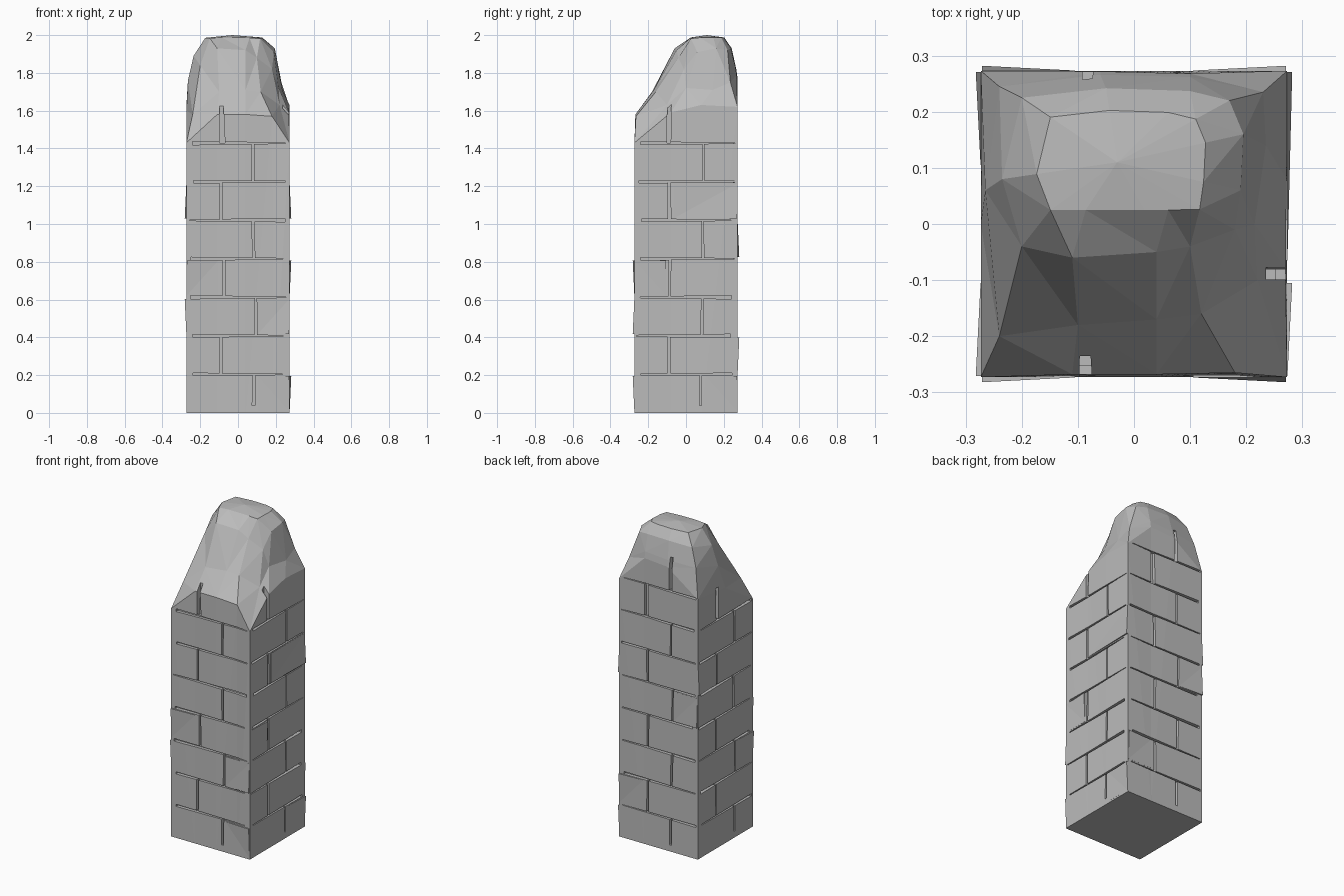
import bpy, bmesh, random
from math import pi
from mathutils import Matrix, Vector

random.seed(4)
cube = bpy.data.objects.get("Cube")
if cube:
    bpy.data.objects.remove(cube, do_unlink=True)

HALF = 0.273      # half the pillar width
COURSE = 0.204    # height of one brick course
FULL_ROWS = 7

stone = bpy.data.materials.new("grey_stone")
stone.use_nodes = True
stone.diffuse_color = (0.5, 0.5, 0.5, 1)
stone.node_tree.nodes["Principled BSDF"].inputs["Base Color"].default_value = (0.5, 0.5, 0.5, 1)


def make_object(name, bm):
    bmesh.ops.recalc_face_normals(bm, faces=bm.faces[:])
    mesh = bpy.data.meshes.new(name)
    bm.to_mesh(mesh)
    bm.free()
    mesh.materials.append(stone)
    obj = bpy.data.objects.new(name, mesh)
    bpy.context.collection.objects.link(obj)
    return obj


def side_matrix(side):
    """Turn front-face coordinates onto one of the four sides."""
    return Matrix.Rotation(side * pi / 2, 4, "Z")


def add_block(bm, side, corners, inner, outer):
    """Block from four (across, height) corners between two distances from the axis."""
    turn = side_matrix(side)
    back = [bm.verts.new(turn @ Vector((u, -inner, z))) for u, z in corners]
    front = [bm.verts.new(turn @ Vector((u, -d, z))) for (u, z), d in zip(corners, outer)]
    bm.faces.new(back[::-1])
    bm.faces.new(front)
    for i in range(4):
        j = (i + 1) % 4
        bm.faces.new((back[i], back[j], front[j], front[i]))


# Pillar shaft and broken rocky top, skinned through rings of points
wall_top = [(-.273, -.273, 1.43), (-.11, -.268, 1.58), (.04, -.268, 1.58), (.18, -.265, 1.57),
            (.273, -.273, 1.43), (.27, -.08, 1.59), (.272, .08, 1.63), (.273, .273, 1.62),
            (.1, .268, 1.79), (-.06, .272, 1.78), (-.273, .273, 1.63), (-.273, 0, 1.6)]
slope = [(-.24, -.2, 1.58), (-.1, -.18, 1.7), (.04, -.17, 1.71), (.12, -.16, 1.7),
         (.22, -.1, 1.63), (.215, 0, 1.72), (.235, .14, 1.71), (.23, .235, 1.75),
         (.1, .262, 1.83), (-.06, .266, 1.82), (-.24, .245, 1.81), (-.265, .06, 1.76)]
shoulder = [(-.2, -.04, 1.84), (-.11, -.06, 1.93), (.04, -.05, 1.92), (.1, -.04, 1.88),
            (.18, -.01, 1.82), (.19, .06, 1.91), (.195, .16, 1.93), (.17, .22, 1.92),
            (.1, .237, 1.93), (-.05, .242, 1.93), (-.2, .225, 1.92), (-.235, .08, 1.89)]
centre = Vector((-.03, .11, 2.0))
plateau = []
for p in shoulder:
    q = centre.lerp(Vector(p), 0.7)
    plateau.append((q.x, max(q.y, .025), 1.985 + .05 * (p[2] - 1.88)))


def on_square(p):
    scale = HALF / max(abs(p[0]), abs(p[1]))
    return (p[0] * scale, p[1] * scale, 0)


bm = bmesh.new()
rings = [[bm.verts.new(p) for p in ring]
         for ring in ([on_square(p) for p in wall_top], wall_top, slope, shoulder, plateau)]
count = len(wall_top)
for low, high in zip(rings, rings[1:]):
    for i in range(count):
        j = (i + 1) % count
        bm.faces.new((low[i], low[j], high[j], high[i]))
bm.faces.new(rings[0][::-1])
peak = bm.verts.new(centre)
for i in range(count):
    bm.faces.new((rings[-1][i], rings[-1][(i + 1) % count], peak))
bmesh.ops.triangulate(bm, faces=[f for f in bm.faces if len(f.verts) == 4])
pillar = make_object("stone_pillar", bm)

# Mortar joints: tapered horizontal slits and staggered upright gaps
bm = bmesh.new()


def add_slit(side, z):
    thick, thin = random.uniform(.012, .018), random.uniform(.003, .006)
    ends = (thick, thin) if random.random() < 0.5 else (thin, thick)
    left, right = -random.uniform(.235, .262), random.uniform(.235, .262)
    add_block(bm, side, [(left, z - ends[0] / 2), (right, z - ends[1] / 2),
                         (right, z + ends[1] / 2), (left, z + ends[0] / 2)], .252, [.3] * 4)


def add_gap(side, row, low, high, inner=.25, width=.011):
    u = (.085 if row % 2 == 0 else -.085) + random.uniform(-.012, .012)
    w0, w1 = (random.uniform(.4, .7) * width for _ in range(2))
    lean = random.uniform(-.004, .004)
    add_block(bm, side, [(u - w0, low), (u + w0, low), (u + w1 + lean, high),
                         (u - w1 + lean, high)], inner, [.3] * 4)


for side in range(4):
    for row in range(FULL_ROWS):
        z = row * COURSE
        add_slit(side, z + COURSE)
        add_gap(side, row, z + .001 if row else .04, z + COURSE - .001)
    # Open notches where the wall breaks off
    z = FULL_ROWS * COURSE
    add_gap(side, FULL_ROWS, z + .001, z + COURSE, .235 if side != 2 else .25, .022)
add_slit(2, 1.632)
add_gap(2, FULL_ROWS + 1, 1.634, 1.84, .24, .018)
cutter = make_object("joint_cutter", bm)
cutter.hide_render = True

boolean = pillar.modifiers.new("joints", "BOOLEAN")
boolean.operation = "DIFFERENCE"
boolean.solver = "EXACT"
boolean.use_self = True
boolean.object = cutter
graph = bpy.context.evaluated_depsgraph_get()
carved = bpy.data.meshes.new_from_object(pillar.evaluated_get(graph))
pillar.modifiers.clear()
if len(carved.polygons) > len(pillar.data.polygons):
    pillar.data = carved
bpy.data.objects.remove(cutter, do_unlink=True)

# Loose bricks: a few faces with one corner pushed slightly out
# (side, row, end of the row, index of the pushed corner)
loose = [(0, 0, 1, 2), (0, 2, 1, 1), (0, 3, -1, 3), (1, 0, 1, 2), (1, 3, -1, 2),
         (1, 5, 1, 1), (2, 1, -1, 3), (2, 4, 1, 1), (3, 2, 1, 2), (3, 5, -1, 0)]
for side, row, end, pushed in loose:
    joint = .085 if row % 2 == 0 else -.085
    u0, u1 = (joint + .02, HALF - .002) if end > 0 else (-HALF + .002, joint - .02)
    z0, z1 = row * COURSE + .01, (row + 1) * COURSE - .01
    bm = bmesh.new()
    out = [HALF + (.009 if i == pushed else .0005) for i in range(4)]
    add_block(bm, side, [(u0, z0), (u1, z0), (u1, z1), (u0, z1)], HALF - .008, out)
    bmesh.ops.triangulate(bm, faces=bm.faces[:])
    make_object("loose_brick", bm)
